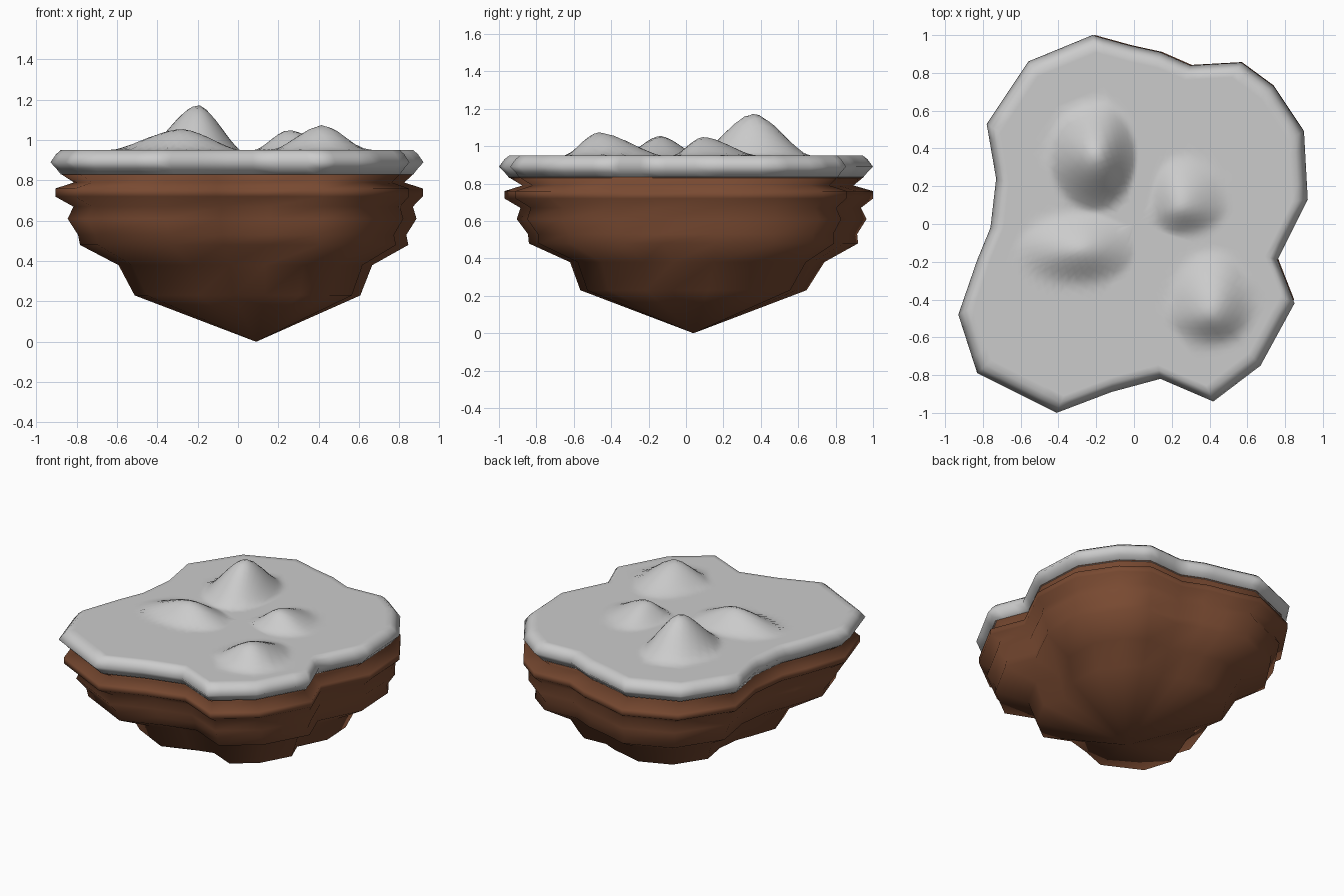
import bpy, bmesh, math

if "Cube" in bpy.data.objects:
    bpy.data.objects.remove(bpy.data.objects["Cube"])

# Island outline seen from above (clockwise from the back)
OUTLINE = [(-.22, 1), (-.02, .945), (.14, .91), (.30, .84), (.57, .855), (.74, .73),
           (.90, .49), (.92, .13), (.76, -.19), (.85, -.42), (.67, -.75), (.42, -.94),
           (.14, -.82), (-.12, -.89), (-.41, -1), (-.83, -.79), (-.93, -.48),
           (-.83, -.19), (-.76, -.02), (-.73, .24), (-.78, .53), (-.56, .86)]
# Mounds: x, y, height, radius left, right, front, back
MOUNDS = [(-.20, .36, .225, .25, .21, .29, .29), (-.28, -.14, .105, .34, .28, .18, .20),
          (.25, .09, .10, .16, .24, .15, .27), (.42, -.47, .125, .24, .21, .17, .33)]


def material(name, color):
    m = bpy.data.materials.new(name)
    m.diffuse_color = (*color, 1)
    m.use_nodes = True
    m.node_tree.nodes["Principled BSDF"].inputs["Base Color"].default_value = m.diffuse_color
    return m


def subdivided(pts, n):
    return [(a[0] + (b[0] - a[0]) * i / n, a[1] + (b[1] - a[1]) * i / n)
            for a, b in zip(pts, pts[1:] + pts[:1]) for i in range(n)]


def mound_height(x, y):
    z = 0
    for mx, my, h, l, r, f, b in MOUNDS:
        dx, dy = x - mx, y - my
        d = math.hypot(dx / (l if dx < 0 else r), dy / (f if dy < 0 else b))
        if d < 1:
            z = max(z, h * (.6 * (1 - d ** 1.4) + .4 * (.5 + .5 * math.cos(math.pi * d))))
    return z


def loft(name, outline, rings, start, end, mat, height=None):
    """Skin scaled outline rings (z, scale, x shift, y shift) between two end points."""
    bm = bmesh.new()
    n = len(outline)
    loops = []
    for z, s, cx, cy in rings:
        loops.append([bm.verts.new((x * s + cx, y * s + cy,
                      z + (height(x * s + cx, y * s + cy) if height and z >= .95 else 0)))
                      for x, y in outline])
    for a, b in zip(loops, loops[1:]):
        for i in range(n):
            j = (i + 1) % n
            bm.faces.new((a[i], a[j], b[j], b[i]))
    for loop, p in ((loops[0], start), (loops[-1], end)):
        tip = bm.verts.new(p)
        for i in range(n):
            bm.faces.new((loop[i], loop[(i + 1) % n], tip))
    bmesh.ops.recalc_face_normals(bm, faces=bm.faces)
    for f in bm.faces:
        f.smooth = True
    me = bpy.data.meshes.new(name)
    bm.to_mesh(me)
    bm.free()
    me.materials.append(mat)
    ob = bpy.data.objects.new(name, me)
    bpy.context.collection.objects.link(ob)
    return ob


# Rocky underside with ledges, tapering to a point
loft("rock_base", OUTLINE,
     [(.835, .95, 0, 0), (.79, .885, .01, .01), (.76, .985, .01, .015), (.72, .985, .01, .015),
      (.67, .91, .03, .025), (.61, .935, .025, .03), (.53, .88, .025, .035),
      (.48, .88, .035, .04), (.38, .68, .04, .06), (.23, .605, .05, .04)],
     (0, 0, .835), (.09, .04, 0), material("brown_rock", (.19, .068, .031)))

# Pale ground slab with rounded rim and mounds on top
rim = [(.83, .945, 0, 0), (.86, .97, 0, 0), (.89, 1, 0, 0), (.93, .97, 0, 0), (.95, .945, 0, 0)]
top = [(.95, .945 * (1 - i / 26), 0, 0) for i in range(1, 26)]
loft("ground_top", subdivided(OUTLINE, 4), rim + top, (0, 0, .83),
     (0, 0, .95 + mound_height(0, 0)), material("pale_grey", (.6, .6, .6)), mound_height)
